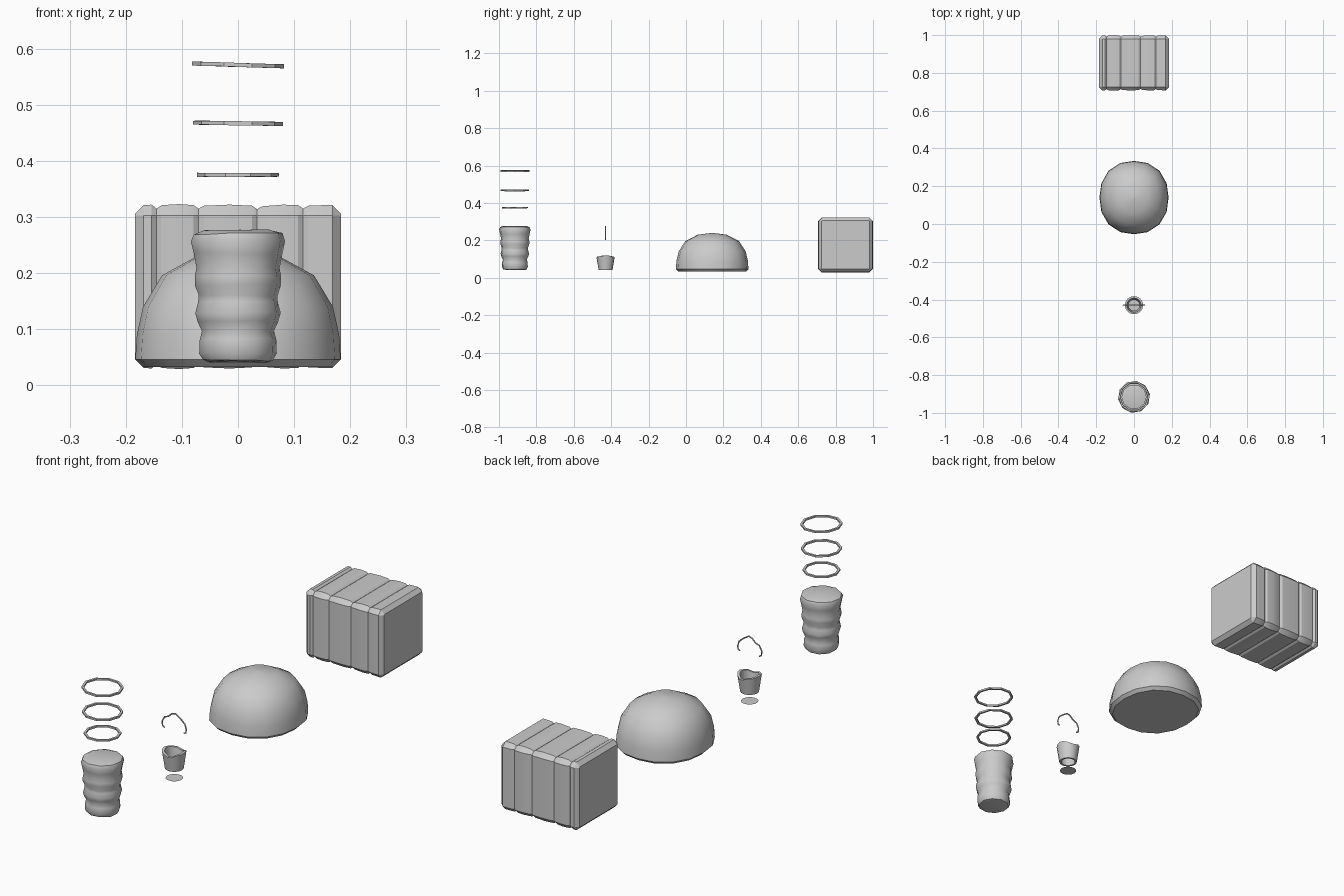
import bpy, bmesh, math, random
from math import sin, cos, pi, radians
from mathutils import Matrix

if "Cube" in bpy.data.objects:
    bpy.data.objects.remove(bpy.data.objects["Cube"])

random.seed(4)


def finish(bm, name, smooth=None):
    bmesh.ops.recalc_face_normals(bm, faces=bm.faces)
    me = bpy.data.meshes.new(name)
    bm.to_mesh(me)
    bm.free()
    ob = bpy.data.objects.new(name, me)
    bpy.context.collection.objects.link(ob)
    if smooth:
        bpy.ops.object.select_all(action='DESELECT')
        ob.select_set(True)
        bpy.context.view_layer.objects.active = ob
        bpy.ops.object.shade_smooth_by_angle(angle=radians(smooth))
    return ob


def loft(rings, cap=True, wrap=False):
    """Skin a list of closed point rings."""
    bm = bmesh.new()
    vr = [[bm.verts.new(p) for p in r] for r in rings]
    n = len(vr[0])
    pairs = list(zip(vr, vr[1:])) + ([(vr[-1], vr[0])] if wrap else [])
    for a, b in pairs:
        for i in range(n):
            j = (i + 1) % n
            bm.faces.new((a[i], a[j], b[j], b[i]))
    if cap and not wrap:
        bm.faces.new(vr[0])
        bm.faces.new(vr[-1])
    return bm


def circle(n, r, y, z, jitter=0, rot=0):
    return [(r * cos(rot + 2 * pi * i / n), y + r * sin(rot + 2 * pi * i / n),
             z + random.uniform(-jitter, jitter)) for i in range(n)]


# barrel: hand-hewn, bulging ten-sided body
BY = -0.915
profile = [(.054, .042), (.063, .044), (.070, .058), (.069, .082), (.065, .097),
           (.073, .115), (.077, .130), (.072, .148), (.071, .160), (.078, .180),
           (.078, .195), (.075, .210), (.080, .235), (.085, .258), (.080, .270), (.062, .276)]
finish(loft([circle(10, r, BY, z, .002, pi / 10 * .5) for r, z in profile]), "barrel", 40)

# barrel hoops, floating above
for k, (r, z, tilt) in enumerate([(.073, .375, 0), (.080, .467, .9), (.082, .571, 1.8)]):
    h, w = .0035, .009
    bm = loft([circle(10, a, 0, b, .0004) for a, b in
               [(r, -h), (r, h), (r - w, h), (r - w, -h)]], wrap=True)
    bm.transform(Matrix.Translation((0, BY, z)) @ Matrix.Rotation(radians(tilt), 4, 'Y'))
    finish(bm, f"barrel_hoop_{k + 1}")

# bucket wall with a broken rim, open at the bottom
KY = -0.43
rim = [.120, .119, .113, .106, .107, .114, .115, .118,
       .120, .119, .112, .113, .106, .106, .115, .116]
rings = []
for r, z in [(.037, .042), (.048, None), (.038, None), (.029, .042)]:
    ring = circle(16, r, KY, z or 0)
    if z is None:
        ring = [(x, y, t) for (x, y, _), t in zip(ring, rim)]
    rings.append(ring)
finish(loft(rings, wrap=True), "bucket", 30)

# bucket base disc, resting on the ground
bm = bmesh.new()
bm.faces.new([bm.verts.new(p) for p in circle(16, .034, KY, 0)])
finish(bm, "bucket_base")

# bucket handle: thin bent wire
path = [(-.046, .203), (-.056, .209), (-.057, .228), (-.046, .248), (-.028, .255),
        (-.012, .270), (.004, .275), (.022, .264), (.036, .254), (.050, .241),
        (.056, .222), (.055, .207), (.046, .203)]
rings = []
for i, (x, z) in enumerate(path):
    a, b = path[max(i - 1, 0)], path[min(i + 1, len(path) - 1)]
    d = math.atan2(b[1] - a[1], b[0] - a[0])
    t = .003
    rings.append([(x - sin(d) * cos(q) * t, KY + sin(q) * t, z + cos(d) * cos(q) * t)
                  for q in (k * pi / 3 for k in range(6))])
finish(loft(rings), "bucket_handle", 50)

# mound: slightly squarish dome with an undercut base
rings = []
for f, z in [(.93, .033), (1, .046), (.985, .09), (.925, .14), (.74, .196), (.40, .230), (.02, .240)]:
    ring = []
    for i in range(16):
        a = 2 * pi * i / 16
        k = (abs(cos(a)) ** 2.25 + abs(sin(a)) ** 2.25) ** (-1 / 2.25)
        ring.append((.183 * f * k * cos(a), .14 + .194 * f * k * sin(a), z))
    rings.append(ring)
finish(loft(rings), "hay_mound", 40)

# bale: chamfered block, shallow grooves running round it
sections = [(-.184, .017), (-.168, .001), (-.154, 0), (-.145, .007), (-.136, .001),
            (-.105, -.001), (-.079, .001), (-.070, .007), (-.061, .002), (-.015, 0),
            (.025, .002), (.034, .008), (.043, .003), (.080, 0), (.107, .001),
            (.116, .007), (.125, .002), (.150, .001), (.168, .001), (.184, .017)]
rings = []
for x, inset in sections:
    h, c = .146 - inset, .127
    if abs(x) > .18:
        c = h - .003
    pts = [(c, -h), (h, -c), (h, c), (c, h), (-c, h), (-h, c), (-h, -c), (-c, -h)]
    rings.append([(x, .853 + y, .176 + z) for y, z in pts])
finish(loft(rings), "hay_block", 25)
